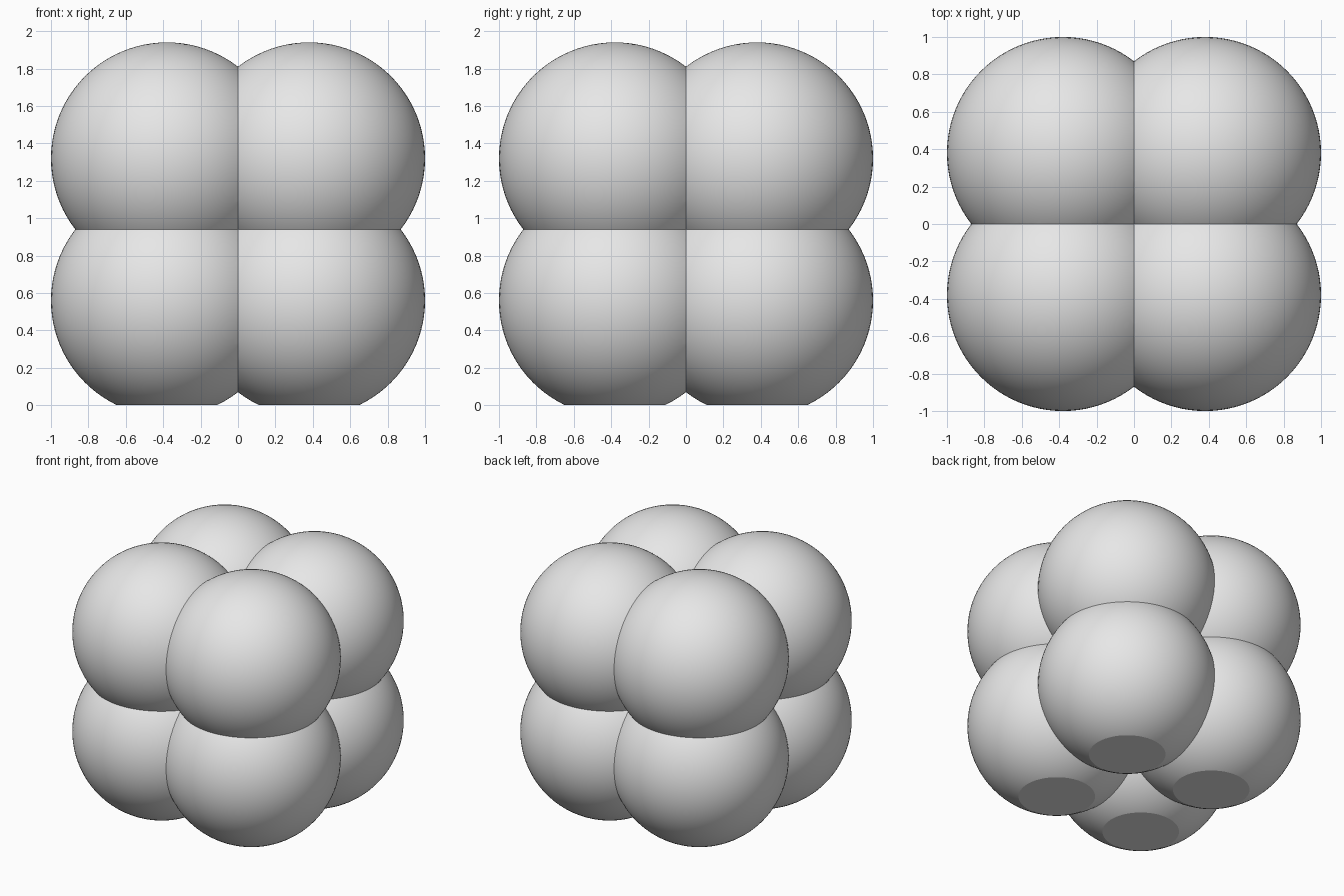
import bpy, bmesh, math
from mathutils import Vector

cube = bpy.data.objects.get("Cube")
if cube:
    bpy.data.objects.remove(cube, do_unlink=True)

RADIUS, OFFSET = 0.62, 0.38
MIDDLE = Vector((0, 0, 0.94))

grey = bpy.data.materials.new("plain grey")
grey.use_nodes = True
grey.diffuse_color = (0.8, 0.8, 0.8, 1)
grey.node_tree.nodes["Principled BSDF"].inputs["Base Color"].default_value = (0.8, 0.8, 0.8, 1)


def slice_off(bm, point, normal):
    """Cut away everything on the normal's side and return the rim edges."""
    geom = bm.verts[:] + bm.edges[:] + bm.faces[:]
    cut = bmesh.ops.bisect_plane(bm, geom=geom, plane_co=point, plane_no=normal, clear_outer=True)
    return [e for e in cut["geom_cut"] if isinstance(e, bmesh.types.BMEdge)]


def ball(name, signs):
    bm = bmesh.new()
    bmesh.ops.create_uvsphere(bm, u_segments=96, v_segments=48, radius=RADIUS)
    bmesh.ops.translate(bm, verts=bm.verts, vec=MIDDLE + signs * OFFSET)
    # Trim where neighbouring balls meet
    for axis in range(3):
        normal = Vector((0, 0, 0))
        normal[axis] = -signs[axis]
        slice_off(bm, MIDDLE, normal)
    # Flat foot under the lower balls
    if signs.z < 0:
        rim = slice_off(bm, Vector((0, 0, 0)), Vector((0, 0, -1)))
        bmesh.ops.contextual_create(bm, geom=rim)
    # Drop the hidden pocket at the core
    core = [f for f in bm.faces if (f.calc_center_median() - MIDDLE).length < 0.13]
    bmesh.ops.delete(bm, geom=core, context="FACES")
    bm.normal_update()
    for f in bm.faces:
        if f.normal.z < -0.999 and f.calc_center_median().z < 0.001:
            f.smooth = False
    mesh = bpy.data.meshes.new(name)
    bm.to_mesh(mesh)
    bm.free()
    mesh.materials.append(grey)
    obj = bpy.data.objects.new(name, mesh)
    bpy.context.collection.objects.link(obj)
    bpy.ops.object.select_all(action="DESELECT")
    obj.select_set(True)
    bpy.context.view_layer.objects.active = obj
    bpy.ops.object.shade_smooth_by_angle(angle=math.radians(15))


# Eight overlapping balls, one at each corner of a cube
for level, z in (("lower", -1), ("upper", 1)):
    for depth, y in (("front", -1), ("back", 1)):
        for side, x in (("right", -1), ("left", 1)):
            ball(f"{level}_{depth}_{side}_ball", Vector((x, y, z)))
